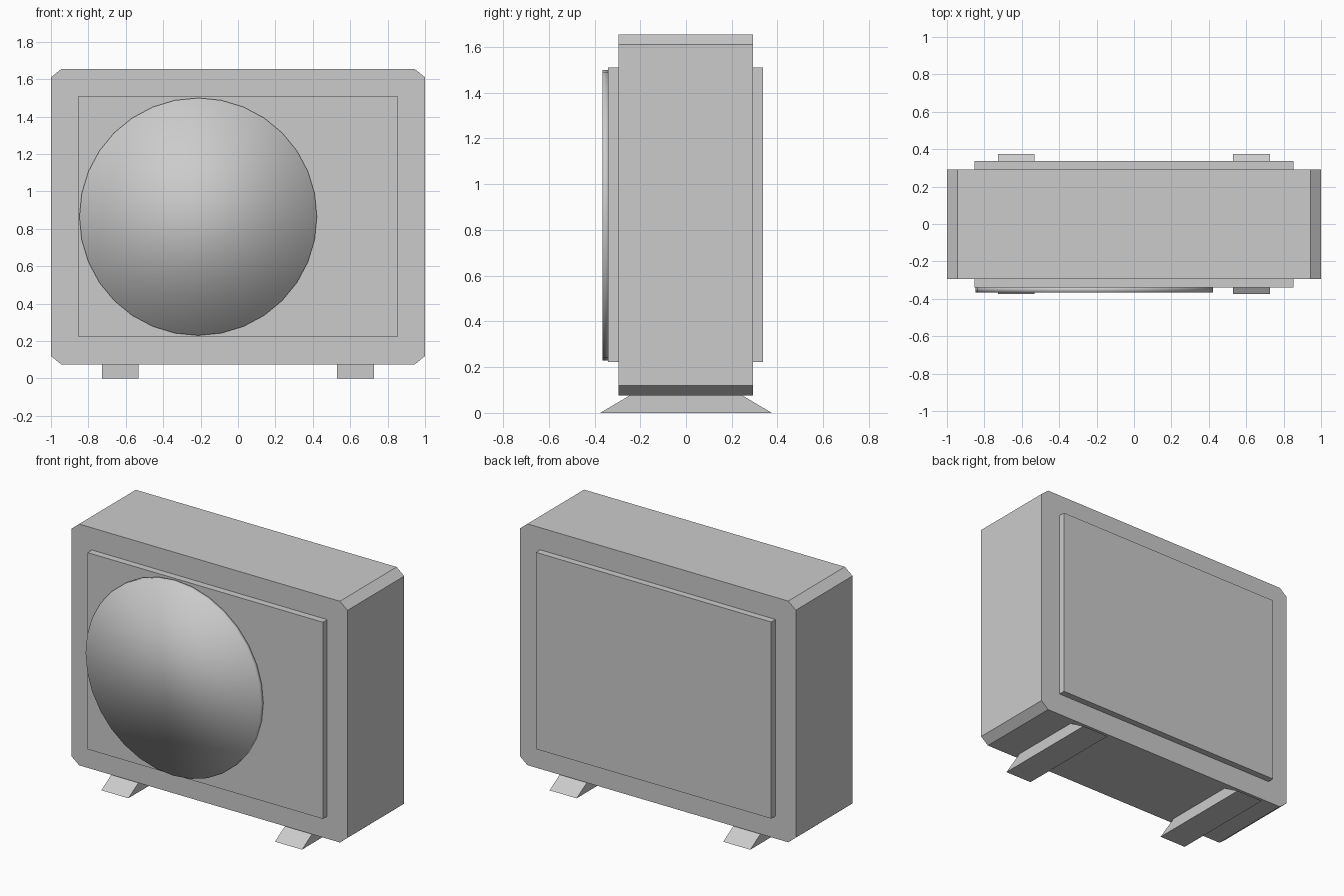
import bpy, bmesh, math

if "Cube" in bpy.data.objects:
    bpy.data.objects.remove(bpy.data.objects["Cube"])


def prism(name, outline, axis, start, end):
    """Extrude a 2D outline along x (points are y,z) or along y (points are x,z)."""
    place = (lambda p, d: (d, p[0], p[1])) if axis == 'x' else (lambda p, d: (p[0], d, p[1]))
    bm = bmesh.new()
    a = [bm.verts.new(place(p, start)) for p in outline]
    b = [bm.verts.new(place(p, end)) for p in outline]
    n = len(outline)
    bm.faces.new(a)
    bm.faces.new(b)
    for i in range(n):
        j = (i + 1) % n
        bm.faces.new((a[i], a[j], b[j], b[i]))
    bmesh.ops.recalc_face_normals(bm, faces=bm.faces)
    mesh = bpy.data.meshes.new(name)
    bm.to_mesh(mesh)
    bm.free()
    obj = bpy.data.objects.new(name, mesh)
    bpy.context.collection.objects.link(obj)
    return obj


# Casing with chamfered corners
x, cx, cz, z0, z1 = 1.0, 0.055, 0.045, 0.075, 1.655
prism("casing", [(-x + cx, z0), (x - cx, z0), (x, z0 + cz), (x, z1 - cz),
                 (x - cx, z1), (-x + cx, z1), (-x, z1 - cz), (-x, z0 + cz)],
      'y', -0.295, 0.292)

# Raised front and back panels
panel = [(-0.853, 0.222), (0.853, 0.222), (0.853, 1.51), (-0.853, 1.51)]
prism("front_panel", panel, 'y', -0.34, -0.29)
prism("back_panel", panel, 'y', 0.287, 0.336)

# Round fan cover, smooth shaded across the rim
sides = 32
circle = [(-0.213 + 0.635 * math.cos(2 * math.pi * i / sides),
           0.865 + 0.635 * math.sin(2 * math.pi * i / sides)) for i in range(sides)]
fan = prism("fan_cover", circle, 'y', -0.366, -0.335)
fan.data.shade_smooth()

# Splayed feet
foot = [(-0.375, 0), (0.375, 0), (0.245, 0.077), (-0.245, 0.077)]
for name, cx in (("left_foot", -0.63), ("right_foot", 0.628)):
    prism(name, foot, 'x', cx - 0.098, cx + 0.098)
